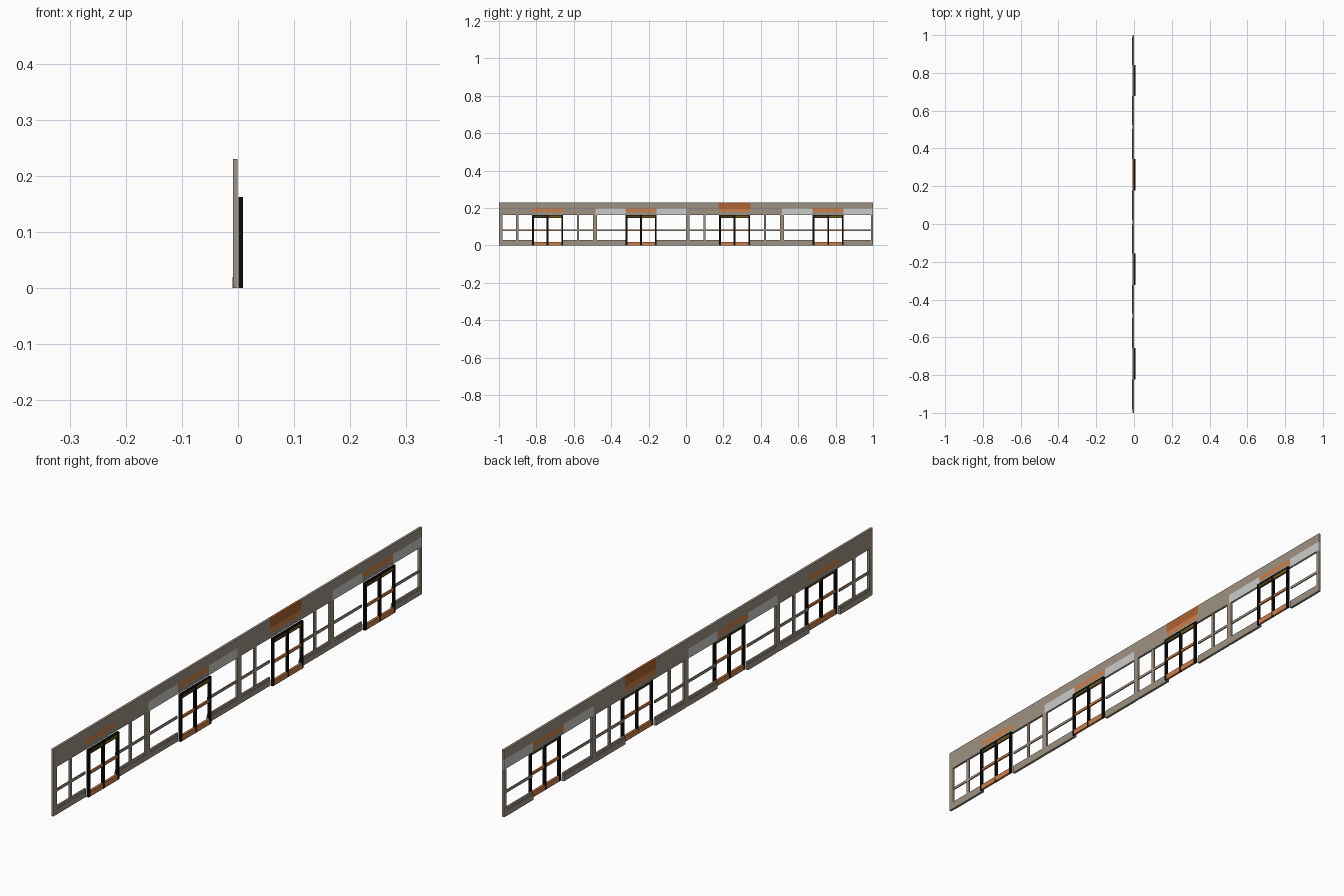
import bpy, bmesh
from mathutils import Vector

if "Cube" in bpy.data.objects:
    bpy.data.objects.remove(bpy.data.objects["Cube"])


def material(name, rgb):
    m = bpy.data.materials.new(name)
    m.diffuse_color = (*rgb, 1.0)
    m.use_nodes = True
    m.node_tree.nodes["Principled BSDF"].inputs["Base Color"].default_value = m.diffuse_color
    return m


STONE = material("warm grey stone", (0.34, 0.285, 0.225))
PANEL = material("pale grey panel", (0.60, 0.60, 0.59))
ORANGE = material("orange wood", (0.60, 0.21, 0.065))
RUST = material("rust sign", (0.42, 0.125, 0.03))
BLACK = material("black frame", (0.004, 0.004, 0.004))
OLIVE = material("olive transom", (0.15, 0.095, 0.012))
BROWN = material("dark brown transom", (0.06, 0.04, 0.012))

BACK, FACE = -0.009, -0.001      # wall depth
D0, D1 = 0.001, 0.009            # door depth
HEAD, BAND, TOP = 0.163, 0.197, 0.23


def boxes(name, mat, items):
    """One object from boxes given as (x0, x1, y0, y1, z0, z1)."""
    bm = bmesh.new()
    for x0, x1, y0, y1, z0, z1 in items:
        r = bmesh.ops.create_cube(bm, size=1)
        for v in r["verts"]:
            v.co = Vector((x0 if v.co.x < 0 else x1,
                           y0 if v.co.y < 0 else y1,
                           z0 if v.co.z < 0 else z1))
    me = bpy.data.meshes.new(name)
    bm.to_mesh(me)
    bm.free()
    me.materials.append(mat)
    ob = bpy.data.objects.new(name, me)
    bpy.context.collection.objects.link(ob)
    return ob


def window(name, y0, y1, mullion):
    """Plinth, sill, middle rail and optional mullion between two posts."""
    boxes(name + "_plinth", STONE, [(BACK - 0.001, FACE, y0, y1, 0, 0.02)])
    bars = [(BACK + 0.001, FACE - 0.001, y0, y1, 0.02, 0.028),
            (BACK + 0.002, FACE - 0.002, y0, y1, 0.077, 0.086)]
    if mullion:
        mid = (y0 + y1) / 2
        bars.append((BACK + 0.0015, FACE - 0.0015, mid - 0.006, mid + 0.006, 0.028, HEAD))
    boxes(name + "_bars", STONE, bars)


def door(name, c, h=0.083):
    """Double glazed door standing proud of the wall."""
    a, b, j = c - h, c + h, 0.0095
    boxes(name + "_frame", BLACK, [
        (D0, D1, a, a + j, 0, HEAD),
        (D0, D1, b - j, b, 0, HEAD),
        (D0, D1, c - j / 2, c + j / 2, 0, HEAD - 0.004),
        (D0, D1, a + j, b - j, HEAD - 0.004, HEAD)])
    for side, y0, y1, mat in (("left", a + j, c - j / 2, BROWN),
                              ("right", c + j / 2, b - j, OLIVE)):
        boxes(f"{name}_{side}_transom", mat,
              [(D0 + 0.001, D1 - 0.001, y0, y1, 0.146, HEAD - 0.004)])
    boxes(name + "_rails", ORANGE, [
        (D0, D1, a + j, b - j, 0, 0.019),
        (D0 + 0.001, D1 - 0.001, a + j, b - j, 0.076, 0.085)])


# Posts between shop fronts
posts = [(-1, -0.982), (-0.497, -0.475), (0, 0.02), (0.502, 0.523), (0.988, 1)]
boxes("wall_posts", STONE, [(BACK, FACE, a, b, 0, HEAD) for a, b in posts])

doors = [-0.74, -0.24, 0.26, 0.76]
for i, c in enumerate(doors):
    n = i + 1
    a, b = c - 0.083, c + 0.083
    left, right = posts[i][1], posts[i + 1][0]
    paned = i % 2 == 0
    door(f"door_{n}", c)
    window(f"left_window_{n}", left, a, paned)
    window(f"right_window_{n}", b, right, paned)

    # Band above the windows: stone on odd bays, pale panels on even bays
    mat = STONE if paned else PANEL
    l0 = posts[i][0] if paned else left - 0.01
    r1 = right if paned else posts[i + 1][0]
    if i == 3:
        r1 = 1
    boxes(f"window_band_{n}", mat, [(BACK, FACE, l0, a, HEAD, BAND),
                                    (BACK, FACE, b, r1, HEAD, BAND)])
    # Door lintel with orange strip over it
    boxes(f"door_lintel_{n}", STONE, [(BACK, FACE, a, b, HEAD, 0.179)])
    boxes(f"door_sign_strip_{n}", ORANGE, [(BACK, FACE, a, b, 0.179, BAND)])

# Gaps in the band over the posts
boxes("band_ends", STONE, [(BACK, FACE, -0.497, -0.485, HEAD, BAND),
                           (BACK, FACE, 0.502, 0.513, HEAD, BAND)])

# Long fascia, broken by one rust sign
s0, s1 = doors[2] - 0.085, doors[2] + 0.085
boxes("fascia", STONE, [(BACK, FACE, -1, s0, BAND, TOP),
                        (BACK, FACE, s1, 1, BAND, TOP)])
boxes("fascia_sign", RUST, [(BACK, FACE, s0, s1, BAND, TOP)])
